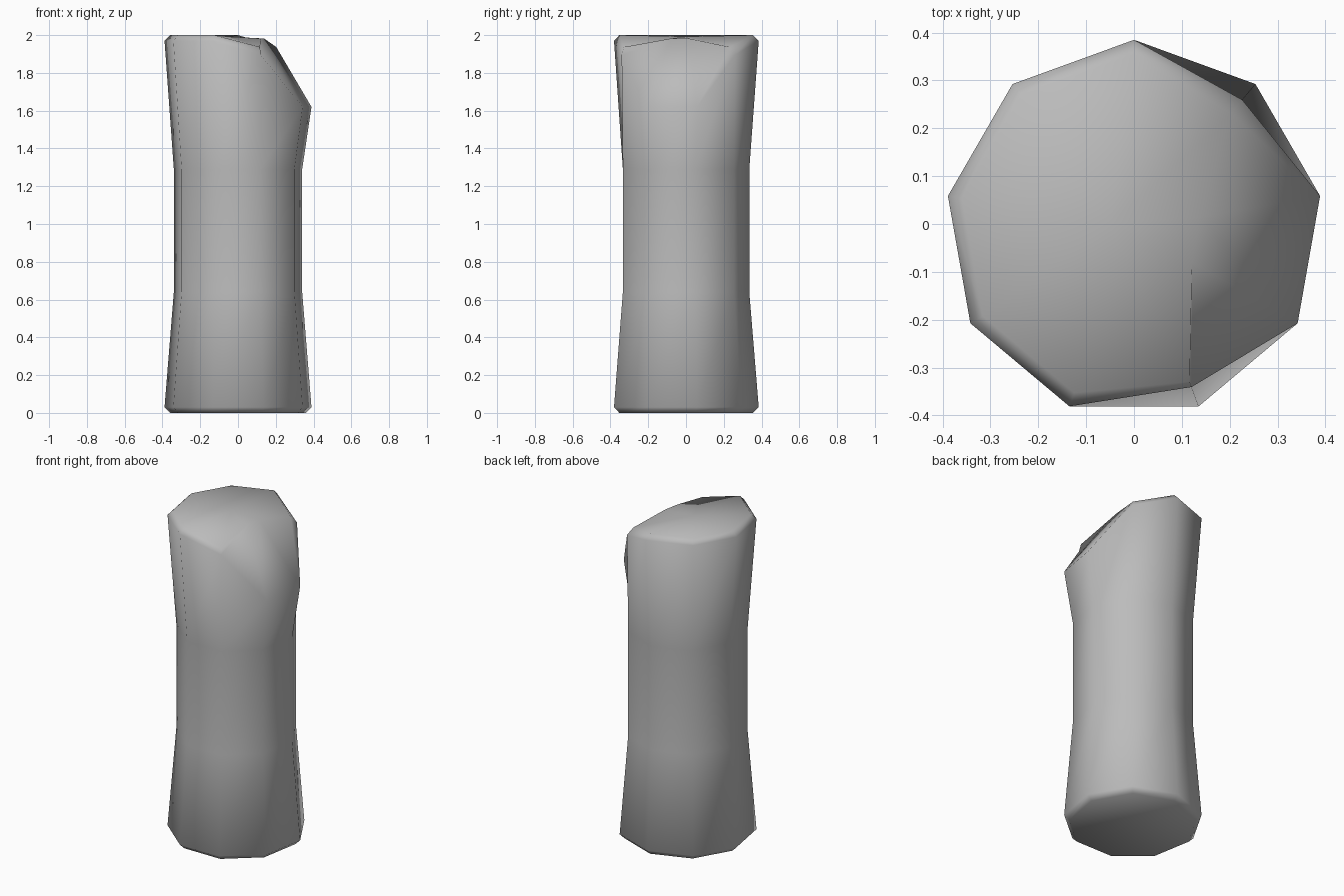
import bpy, bmesh
from math import cos, sin, radians

cube = bpy.data.objects.get("Cube")
if cube:
    bpy.data.objects.remove(cube)

SIDES, CENTRE_Y = 9, -0.01
bm = bmesh.new()


def point(angle, r, z):
    a = radians(angle)
    return bm.verts.new((r * cos(a), CENTRE_Y + r * sin(a), z))


def ring(r, z, changed=None):
    """Nine-sided ring; changed maps an angle to its own radius and height."""
    changed = changed or {}
    angles = [(90 + 40 * i) % 360 for i in range(SIDES)]
    return [point(a, *changed.get(a, (r, z))) for a in angles]


# Waisted body, with a slanted break on the left side of the top
rings = [ring(r, z) for r, z in
         [(0.365, 0), (0.395, 0.03), (0.345, 0.64), (0.345, 1.29)]]
rings.append(ring(0.395, 1.97, {50: (0.352, 1.895), 290: (0.352, 1.895),
                                10: (0.395, 1.62), 330: (0.395, 1.62)}))
rings.append(ring(0.365, 2.0, {50: (0.315, 1.937), 290: (0.34, 1.937),
                               10: (0.14, 1.982), 330: (0.14, 1.982)}))

for low, high in zip(rings, rings[1:]):
    for i in range(SIDES):
        j = (i + 1) % SIDES
        bm.faces.new((low[i], low[j], high[j], high[i]))

# Flat base and slightly dished top
bm.faces.new(rings[0][::-1])
hub = bm.verts.new((-0.05, 0, 1.992))
for i in range(SIDES):
    bm.faces.new((rings[-1][i], rings[-1][(i + 1) % SIDES], hub))

bmesh.ops.recalc_face_normals(bm, faces=bm.faces)
for face in bm.faces:
    face.smooth = True

mesh = bpy.data.meshes.new("broken_column")
bm.to_mesh(mesh)
bm.free()
column = bpy.data.objects.new("broken_column", mesh)
bpy.context.collection.objects.link(column)

# Plain grey stone
stone = bpy.data.materials.new("grey_stone")
stone.use_nodes = True
colour = (0.5, 0.5, 0.5, 1)
stone.diffuse_color = colour
stone.node_tree.nodes["Principled BSDF"].inputs["Base Color"].default_value = colour
mesh.materials.append(stone)
